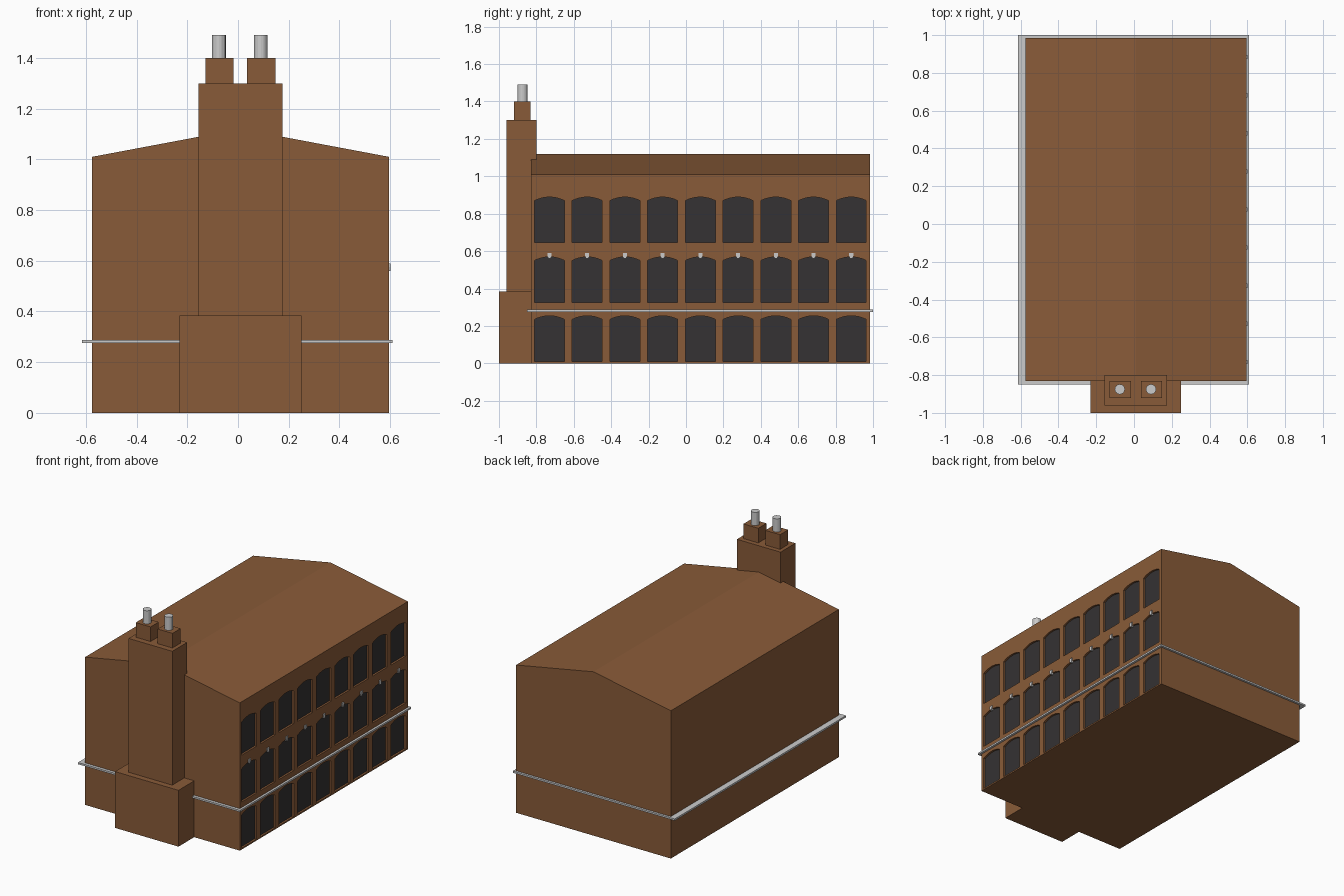
import bpy, math

if "Cube" in bpy.data.objects:
    bpy.data.objects.remove(bpy.data.objects["Cube"])


def material(name, rgb):
    m = bpy.data.materials.new(name)
    m.diffuse_color = (*rgb, 1)
    m.use_nodes = True
    m.node_tree.nodes["Principled BSDF"].inputs["Base Color"].default_value = m.diffuse_color
    return m


BRICK = material("brick", (0.25, 0.105, 0.04))
GLASS = material("dark_glass", (0.035, 0.032, 0.033))


def mesh_object(name, verts, faces, mat=None):
    me = bpy.data.meshes.new(name)
    me.from_pydata(verts, [], faces)
    ob = bpy.data.objects.new(name, me)
    bpy.context.collection.objects.link(ob)
    if mat:
        me.materials.append(mat)
    return ob


def prism(verts_a, verts_b):
    """Side and end faces joining two matching outlines."""
    n = len(verts_a)
    faces = [(i, (i + 1) % n, n + (i + 1) % n, n + i) for i in range(n)]
    faces += [tuple(reversed(range(n))), tuple(range(n, 2 * n))]
    return verts_a + verts_b, faces


def box(name, x, y, z, mat=None):
    low = [(x[0], y[0], z[0]), (x[1], y[0], z[0]), (x[1], y[1], z[0]), (x[0], y[1], z[0])]
    return mesh_object(name, *prism(low, [(a, b, z[1]) for a, b, _ in low]), mat)


def arch(y, z, steps=8):
    """Window outline in the YZ plane with a shallow arched head."""
    w, side, rise = 0.08, 0.225, 0.019
    pts = [(y - w, z), (y + w, z)]
    for i in range(steps + 1):
        t = 1 - 2 * i / steps
        pts.append((y + w * t, z + side + rise * (1 - t * t)))
    return pts


# Main building with a low gable roof
WALL = 0.595
gable = [(-0.575, 0), (WALL, 0), (WALL, 1.01), (0.01, 1.12), (-0.575, 1.01)]
front = [(x, 0.985, z) for x, z in reversed(gable)]
back = [(x, -0.83, z) for x, z in reversed(gable)]
body = mesh_object("building_body", *prism(front, back), BRICK)

# Arched window recesses and glass on the right wall
columns = [-0.73 + 0.2017 * i for i in range(9)]
rows = [0.01, 0.325, 0.645]
cut_v, cut_f, glass_v, glass_f = [], [], [], []
DEPTH = 0.015
for z in rows:
    for y in columns:
        pts = arch(y, z)
        v, f = prism([(WALL - DEPTH, a, b) for a, b in pts],
                     [(WALL + 0.05, a, b) for a, b in pts])
        cut_f += [tuple(i + len(cut_v) for i in q) for q in f]
        cut_v += v
        glass_f.append(tuple(range(len(glass_v), len(glass_v) + len(pts))))
        glass_v += [(WALL - DEPTH + 0.002, a, b) for a, b in pts]
cutter = mesh_object("window_cutter", cut_v, cut_f, BRICK)
cutter.hide_render = True
cutter.hide_set(True)
mod = body.modifiers.new("windows", 'BOOLEAN')
mod.operation = 'DIFFERENCE'
mod.solver = 'EXACT'
mod.object = cutter
mesh_object("window_glass", glass_v, glass_f, GLASS)

# Small wall brackets above the middle row
for i, y in enumerate(columns):
    outline = [(y - 0.007, 0.56), (y + 0.007, 0.56), (y + 0.011, 0.575),
               (y + 0.011, 0.59), (y - 0.011, 0.59), (y - 0.011, 0.575)]
    mesh_object(f"wall_bracket_{i + 1}", *prism([(WALL - 0.01, a, b) for a, b in outline],
                                                [(WALL + 0.006, a, b) for a, b in outline]))

# Ledge running round the building
box("ledge_band", (-0.615, 0.61), (-0.85, 1.0), (0.275, 0.287))

# Chimney base and stack
box("chimney_base", (-0.23, 0.25), (-1.0, -0.76), (0, 0.385), BRICK)
box("chimney_stack", (-0.155, 0.175), (-0.96, -0.80), (0.385, 1.30), BRICK)

# Twin chimney caps with round flues
for side, x in (("left", -0.073), ("right", 0.092)):
    box(f"chimney_cap_{side}", (x - 0.056, x + 0.056), (-0.92, -0.832), (1.30, 1.40), BRICK)
    bpy.ops.mesh.primitive_cylinder_add(vertices=16, radius=0.027, depth=0.09,
                                        location=(x - 0.002, -0.875, 1.445))
    bpy.context.object.name = f"chimney_flue_{side}"
